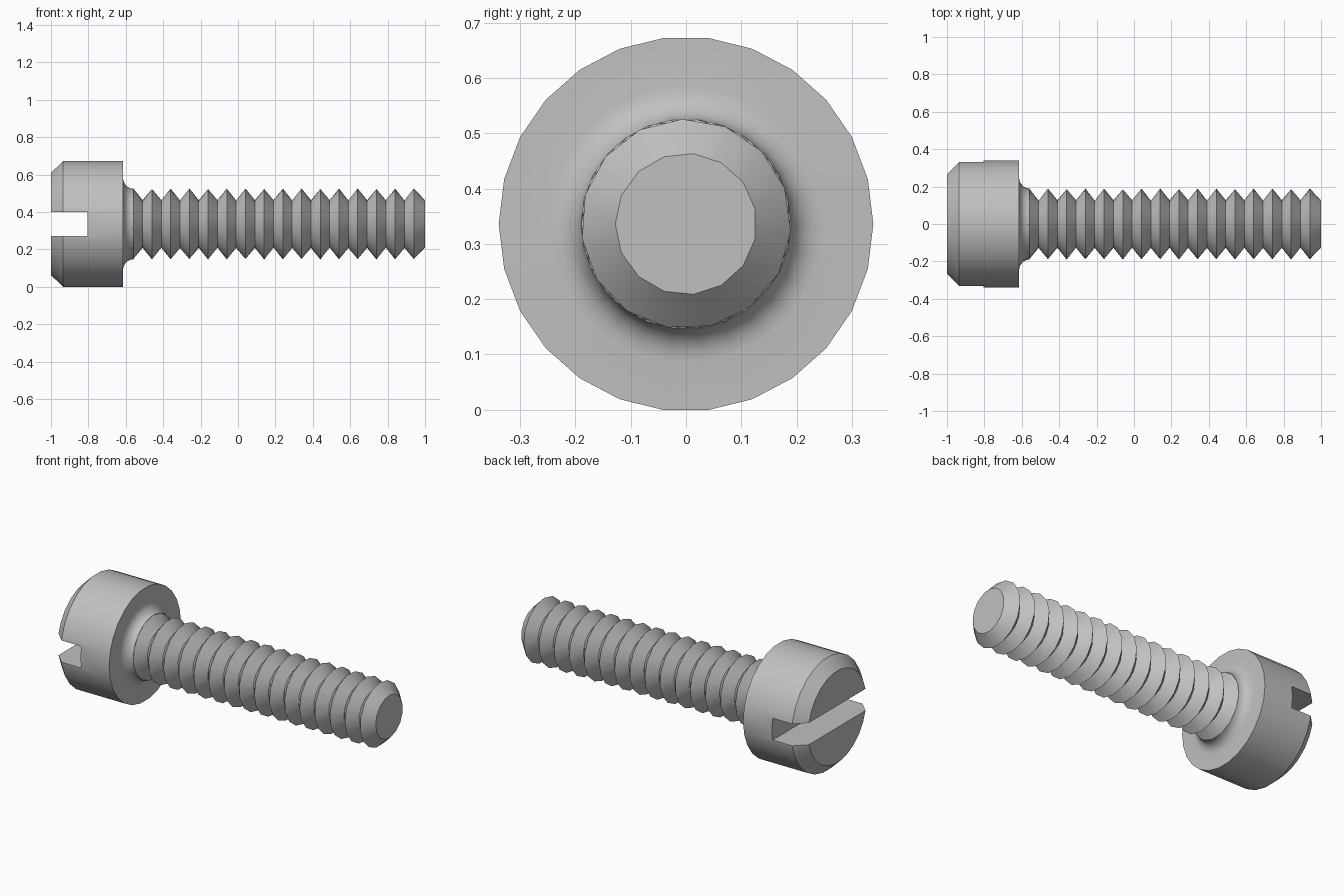
import bpy, bmesh
from math import sin, cos, pi, radians

cube = bpy.data.objects.get("Cube")
if cube:
    bpy.data.objects.remove(cube)

AXIS = 0.336          # height of the screw axis
PITCH = 0.1
CREST, ROOT = 0.19, 0.128

steel = bpy.data.materials.new("steel grey")
steel.use_nodes = True
GREY = (0.53, 0.53, 0.53, 1)
steel.diffuse_color = GREY
steel.node_tree.nodes["Principled BSDF"].inputs["Base Color"].default_value = GREY


def lathe(name, profile, sides, start, twist=0.0):
    """Revolve (x, radius) points about the screw axis, with capped ends."""
    bm = bmesh.new()
    rings = []
    for i, (x, r) in enumerate(profile):
        turn = start + twist * (len(profile) - 1 - i)
        angles = [turn + 2 * pi * k / sides for k in range(sides)]
        rings.append([bm.verts.new((x, r * cos(a), AXIS + r * sin(a))) for a in angles])
    for a, b in zip(rings, rings[1:]):
        for k in range(sides):
            n = (k + 1) % sides
            bm.faces.new((a[k], a[n], b[n], b[k]))
    bm.faces.new(rings[0])
    bm.faces.new(rings[-1])
    bmesh.ops.recalc_face_normals(bm, faces=bm.faces)
    mesh = bpy.data.meshes.new(name)
    bm.to_mesh(mesh)
    bm.free()
    mesh.materials.append(steel)
    obj = bpy.data.objects.new(name, mesh)
    bpy.context.collection.objects.link(obj)
    return obj


def activate(obj):
    bpy.ops.object.select_all(action='DESELECT')
    obj.select_set(True)
    bpy.context.view_layer.objects.active = obj


# Head: chamfered cylinder with a concave fillet under it
head_profile = [(-1, 0.275), (-0.935, 0.339), (-0.615, 0.339)]
for i in range(6):
    a = pi / 2 * i / 5
    head_profile.append((-0.56 - 0.055 * cos(a), 0.25 - 0.06 * sin(a)))
head = lathe("head", head_profile, 26, 0)

# Driver slot cut across the head
bpy.ops.mesh.primitive_cube_add(size=1, location=(-0.955, 0, AXIS))
cutter = bpy.context.object
cutter.name = "slot_cutter"
cutter.scale = (0.3, 1, 0.13)
cutter.hide_render = True
cutter.data.materials.append(steel)
slot = head.modifiers.new("slot", 'BOOLEAN')
slot.object = cutter
slot.operation = 'DIFFERENCE'
slot.solver = 'EXACT'
activate(head)
bpy.ops.object.modifier_apply(modifier=slot.name)
bpy.data.objects.remove(cutter)

# Threaded shank: alternating crests and roots
shank_profile = [(-0.6, 0.15)]
for i in range(16):
    crest_x = -0.56 + PITCH * i
    shank_profile += [(crest_x, CREST), (crest_x + PITCH / 2, ROOT)]
shank_profile[-1] = (1, ROOT)
shank = lathe("threaded_shank", shank_profile, 15, pi, radians(8))

for part in (head, shank):
    activate(part)
    bpy.ops.object.shade_smooth_by_angle(angle=radians(35))
